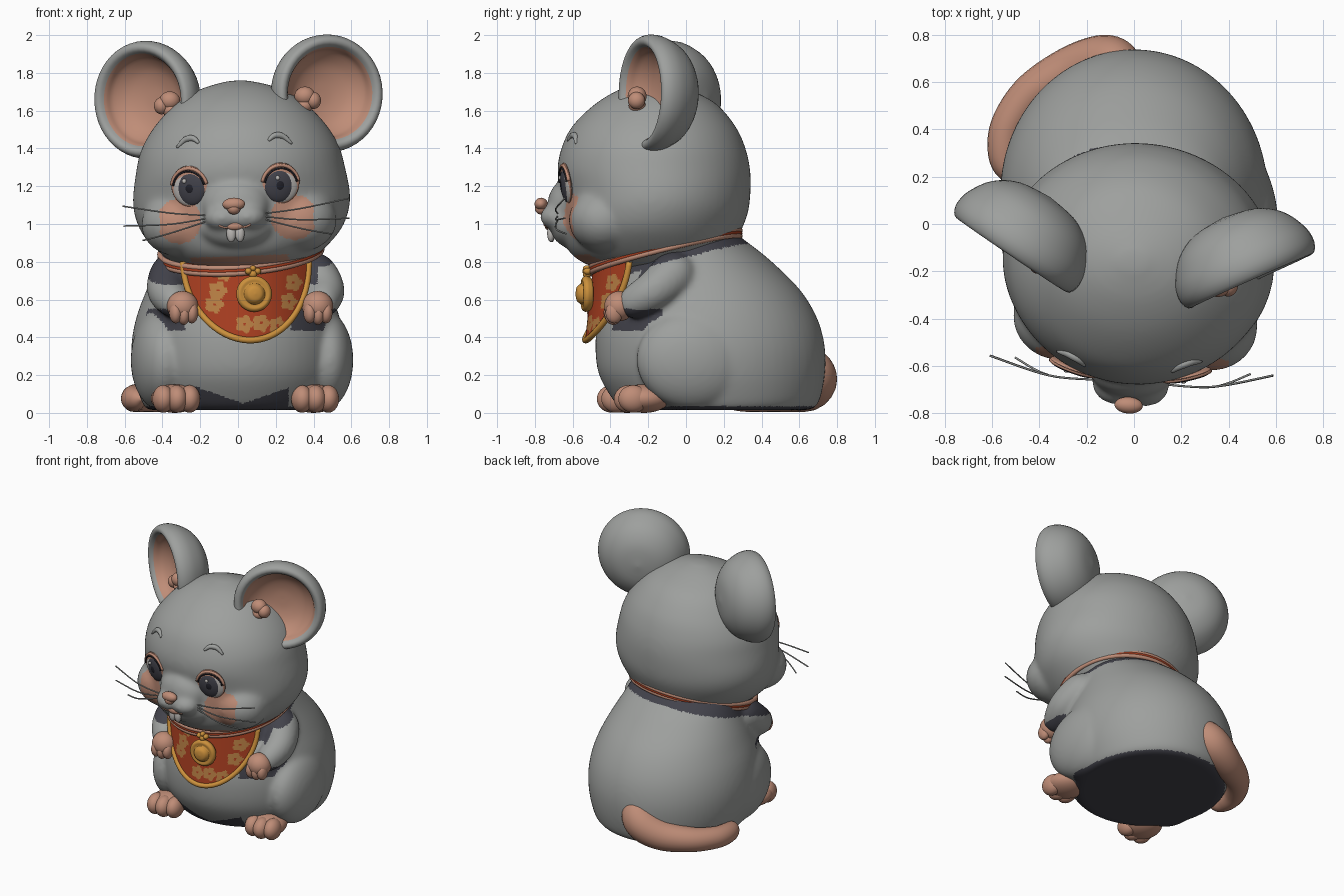
import bpy, bmesh
from math import sin, cos, pi, radians, atan2, hypot
from mathutils import Vector, Matrix
from mathutils.bvhtree import BVHTree

cube = bpy.data.objects.get("Cube")
if cube:
    bpy.data.objects.remove(cube)


def material(name, r, g, b):
    m = bpy.data.materials.new(name)
    m.use_nodes = True
    m.diffuse_color = (r, g, b, 1)
    m.node_tree.nodes["Principled BSDF"].inputs["Base Color"].default_value = (r, g, b, 1)
    return m


GREY = material("grey_fur", .34, .35, .34)
PINK = material("pink_skin", .52, .265, .185)
SLATE = material("dark_slate", .055, .055, .07)
BLACK = material("black", .015, .015, .022)
WHITE = material("off_white", .5, .48, .46)
RED = material("red_cloth", .41, .05, .015)
GOLD = material("gold", .6, .28, .045)
TAN = material("tan_pattern", .5, .22, .06)

# The head turns and tips a little; the chest turns the other way
PIVOT = Matrix.Translation((0, -.15, 1.2))
HEAD = (Matrix.Translation((.017, 0, 0)) @ PIVOT @ Matrix.Rotation(radians(-4), 4, 'Z')
        @ Matrix.Rotation(radians(-2), 4, 'Y') @ PIVOT.inverted())
CHEST = Matrix.Rotation(radians(7), 4, 'Z')
ARMS = Matrix.Translation((.015, 0, 0)) @ CHEST


def finish(name, bm, mats, M=None, rule=None, fuse=False):
    """Turn a bmesh into a smooth object, optionally blending its pieces together."""
    bmesh.ops.recalc_face_normals(bm, faces=bm.faces[:])
    ob = bpy.data.objects.new(name, bpy.data.meshes.new(name))
    bm.to_mesh(ob.data)
    bm.free()
    bpy.context.collection.objects.link(ob)
    if fuse:
        remesh = ob.modifiers.new("blend", 'REMESH')
        remesh.mode, remesh.voxel_size = 'VOXEL', .013
        smooth = ob.modifiers.new("soften", 'SMOOTH')
        smooth.factor, smooth.iterations = .5, 24
        dg = bpy.context.evaluated_depsgraph_get()
        me = bpy.data.meshes.new_from_object(ob.evaluated_get(dg))
        ob.modifiers.clear()
        ob.data = me
    ob.data.materials.clear()
    for m in mats:
        ob.data.materials.append(m)
    if rule:
        for p in ob.data.polygons:
            p.material_index = rule(p.center, p.normal)
    ob.data.shade_smooth()
    if M:
        ob.matrix_world = M
    return ob


def ball(bm, c, r, rot=None):
    M = Matrix.Translation(c) @ (rot or Matrix()) @ Matrix.Diagonal((*r, 1))
    bmesh.ops.create_uvsphere(bm, u_segments=28, v_segments=18, radius=1, matrix=M)


def balls(name, mat, items, M=None):
    bm = bmesh.new()
    for c, r in items:
        ball(bm, c, r)
    return finish(name, bm, [mat], M)


def spline(pts, n=8):
    """Smooth curve through points of any dimension."""
    p = [Vector(q) for q in pts]
    p = [p[0]] + p + [p[-1]]
    out = []
    for a, b, c, d in zip(p, p[1:], p[2:], p[3:]):
        for i in range(n):
            t = i / n
            out.append(.5 * (2 * b + (c - a) * t + (2 * a - 5 * b + 4 * c - d) * t * t
                             + (3 * b - a - 3 * c + d) * t ** 3))
    return out + [p[-1]]


def skin(bm, rings, wrap=True, loop=False):
    rows = [[bm.verts.new(v) for v in r] for r in rings]
    n = len(rows[0])
    for a, b in zip(rows, rows[1:] + rows[:1] if loop else rows[1:]):
        for i in range(n if wrap else n - 1):
            j = (i + 1) % n
            bm.faces.new((a[i], a[j], b[j], b[i]))
    if wrap and not loop:
        bm.faces.new(rows[0])
        bm.faces.new(rows[-1])


def circle(n):
    return [(cos(2 * pi * i / n), sin(2 * pi * i / n)) for i in range(n)]


def stack(bm, rows):
    """Oval rings from rows of height, half width, front y, back y."""
    skin(bm, [[(w * c, (f + b) / 2 + (b - f) / 2 * s, z) for c, s in circle(64)]
              for z, w, f, b in spline(rows)])


def lathe(bm, profile):
    skin(bm, [[(r * c, d, r * s) for c, s in circle(48)] for r, d in spline(profile, 4)])


def tube(bm, pts, radii, loop=False, seg=12):
    n, rings = len(pts), []
    for i, p in enumerate(pts):
        a, b = (pts[i - 1], pts[(i + 1) % n]) if loop else (pts[max(i - 1, 0)], pts[min(i + 1, n - 1)])
        q = (Vector(b) - Vector(a)).to_track_quat('Z', 'Y')
        r = radii[i] if isinstance(radii, list) else radii
        rings.append([Vector(p) + q @ Vector((r * c, r * s, 0)) for c, s in circle(seg)])
    skin(bm, rings, loop=loop)


def taper(bm, rows):
    """Tube from rows of x, y, z, radius."""
    s = spline(rows)
    tube(bm, [v[:3] for v in s], [v[3] for v in s], seg=20)


# Body with thighs and arms blended in
bm = bmesh.new()
for s in (1, -1):
    ball(bm, (s * .435 + .005, -.01, .28), (.155, .31, .265))
    taper(bm, [(s * .33, -.02, .78, .06), (s * .37, -.1, .74, .12), (s * .42, -.22, .65, .108),
               (s * .39, -.34, .58, .085), (s * .37, -.39, .56, .05)])
bmesh.ops.transform(bm, matrix=ARMS, verts=bm.verts[:])
stack(bm, [(.015, .48, -.33, .66), (.06, .51, -.38, .705), (.2, .555, -.46, .735), (.35, .565, -.48, .735),
           (.5, .54, -.465, .695), (.65, .485, -.42, .605), (.8, .42, -.37, .455), (.9, .38, -.35, .33),
           (.96, .34, -.3, .24), (1, .2, -.2, .1)])


def body_colour(c, n):
    base = c.z < .035 or (c.y < -.2 and abs(c.x - .02) < .25 and c.z < .05 + .35 * abs(c.x - .03))
    neck = c.z > .775 + .05 * c.x + .27 * (c.y + .105)
    armpit = .44 < c.z < .55 and -.43 < c.y < -.12 and .28 < abs(c.x) < .52 and n.z < .3
    shoulder = c.y < -.15 and c.z > .68 and .29 < abs(c.x - .04) < .38
    return int(base or neck or armpit or shoulder)


finish("body", bm, [GREY, SLATE], rule=body_colour, fuse=True)

# Head with cheeks and muzzle blended in, blush on the cheeks and under the chin
bm = bmesh.new()
stack(bm, [(.755, .2, -.42, .1), (.785, .33, -.525, .19), (.85, .425, -.615, .24), (.95, .52, -.65, .285),
           (1.05, .565, -.655, .325), (1.15, .575, -.655, .34), (1.28, .555, -.68, .34), (1.4, .525, -.66, .315),
           (1.52, .455, -.6, .26), (1.64, .34, -.475, .155), (1.72, .2, -.335, 0), (1.76, .05, -.2, -.12)])
ball(bm, (0, -.62, 1.1), (.18, .115, .14))
ball(bm, (0, -.6, .99), (.2, .12, .12))
for s in (1, -1):
    ball(bm, (s * .32, -.41, 1.01), (.2, .19, .17))
    ball(bm, (s * .065, -.68, 1.035), (.1, .09, .07))


def head_colour(c, n):
    cheek = c.y < -.2 and hypot(abs(c.x) - .305, c.z - 1.025) < .12 and abs(c.x) < .41
    chin = c.z < .83 and abs(c.x) < .26 and c.y < -.3
    return int(cheek or chin)


head = finish("head", bm, [GREY, PINK], HEAD, head_colour, fuse=True)
surface = BVHTree.FromPolygons([v.co for v in head.data.vertices], [p.vertices for p in head.data.polygons])


def on_face(x, z):
    hit, normal = surface.ray_cast(Vector((x, -2, z)), Vector((0, 1, 0)))[:2]
    return hit, normal


# Paired features of the head
for s, side in ((1, "left"), (-1, "right")):
    # Ear bowl with a pink hollow
    bm = bmesh.new()
    lathe(bm, [(.002, .265), (.14, .245), (.24, .185), (.298, .095), (.312, .025), (.295, -.022), (.265, -.027),
               (.24, .005), (.22, .05), (.16, .1), (.08, .125), (.002, .13)])
    ear = (HEAD @ Matrix.Translation((s * .497 - .009, -.162 - .02 * s, 1.675))
           @ Matrix.Rotation(radians(29 * s - 1), 4, 'Z'))
    finish(side + "_ear", bm, [GREY, PINK], ear, lambda c, n: int(n.y < 0 and hypot(c.x, c.z) < .246))
    y = -.215 - .02 * s
    balls(side + "_ear_tuft", PINK, [((s * .36, y, 1.665), (.055, .05, .05)),
                                     ((s * .405, y, 1.64), (.04, .045, .045)),
                                     ((s * .355, y, 1.615), (.045, .045, .04))], HEAD)

    # Eye layers, each a shallow lens on the face
    hit, normal = on_face(s * .24, 1.2)
    rot = (normal + Vector((0, -.35, 0))).normalized().to_track_quat('Z', 'Y').to_matrix().to_4x4()
    lens = Matrix.Translation(hit) @ rot
    for part, mat, x, z, w, h, depth in (
            ("eyelid", PINK, 0, .008, .104, .11, .016), ("eye_white", WHITE, .004 * s, -.005, .092, .092, .022),
            ("iris", SLATE, -.006 * s, -.005, .083, .09, .028), ("pupil", BLACK, -.006 * s, -.002, .042, .048, .031)):
        bm = bmesh.new()
        ball(bm, lens @ Vector((x, z, 0)), (w, h, depth), rot)
        finish(f"{side}_{part}", bm, [mat], HEAD)
    balls(side + "_eye_glint", WHITE, [(lens @ Vector((-.02, .04, .025)), (.012, .008, .012))], HEAD)
    for name, mat, w, h, d in (("upper_lid", PINK, .1, .104, .007), ("lash_line", BLACK, .088, .09, .016)):
        bm = bmesh.new()
        tube(bm, [lens @ Vector((w * cos(a), h * sin(a), d)) for a in
                  [radians(10 + 8 * i) for i in range(21)]], .009 if mat is PINK else .005)
        finish(f"{side}_{name}", bm, [mat], HEAD)

    # Eyebrow
    bm = bmesh.new()
    path = spline([(s * .185, 1.435), (s * .215, 1.46), (s * .26, 1.455), (s * .305, 1.415)], 5)
    tube(bm, [on_face(*p)[0] for p in path], [.006 + .011 * sin(pi * i / (len(path) - 1)) for i in range(len(path))])
    finish(side + "_eyebrow", bm, [GREY], HEAD)

    # Whiskers
    bm = bmesh.new()
    for z0, x1, z1 in ((1.05, .6, 1.115), (1.035, .6, 1.01), (1.02, .5, .93)):
        tube(bm, spline([(s * .15, -.67, z0), (s * .35, -.665, (z0 + z1) / 2 - .012), (s * x1, -.6, z1)]), .0045, seg=6)
    finish(side + "_whiskers", bm, [GREY], HEAD)

    # Smile line
    bm = bmesh.new()
    path = spline([(s * .005, 1.0), (s * .045, .982), (s * .085, .995)], 5)
    tube(bm, [on_face(*p)[0] for p in path], .006, seg=8)
    finish(side + "_smile", bm, [PINK], HEAD)

# Nose, lip and teeth
balls("nose", PINK, [((0, -.768, 1.105), (.06, .035, .034)), ((0, -.768, 1.082), (.035, .033, .032))], HEAD)
lip = on_face(0, .99)[0]
balls("lip", PINK, [(lip, (.045, .016, .022))], HEAD)
tooth_y = on_face(0, .945)[0].y - .006
balls("teeth", WHITE, [((s * .023, tooth_y, .95), (.025, .02, .046)) for s in (1, -1)], HEAD)

# Hands and feet
for s, side in ((1, "left"), (-1, "right")):
    balls(side + "_hand", PINK, [((s * .36, -.4, .565), (.083, .08, .08))] +
          [((s * (.315 + .043 * i), -.432, .53 - .008 * (i == 1)), (.034, .046, .056)) for i in range(3)], ARMS)
    balls(side + "_foot", PINK, [((s * .37, -.27, .076), (.128, .14, .076))] +
          [((s * (.37 + .07 * i), -.335 - .015 * (i == 0), .074), (.057, .08, .073)) for i in (-1, 0, 1)], CHEST)

# Tail curling round the right side
bm = bmesh.new()
taper(bm, [(-.05, .59, .32, .04), (-.06, .65, .26, .1), (-.12, .68, .18, .12), (-.26, .65, .115, .105),
           (-.43, .555, .09, .085), (-.53, .42, .08, .075), (-.55, .3, .075, .068), (-.53, .22, .075, .05),
           (-.51, .18, .075, .01)])
finish("tail", bm, [PINK])

# Collar: red band between two piped edges
for name, mat, dz, r in (("collar_band", RED, 0, .014), ("collar_top_edge", PINK, .015, .015),
                         ("collar_bottom_edge", PINK, -.015, .015)):
    bm = bmesh.new()
    tube(bm, [(.015 + .428 * c, -.11 + .395 * s, .853 + .03 * c + .098 * s + dz) for c, s in circle(72)], r, loop=True)
    finish(name, bm, [mat])


# Bib with a blossom pattern
def bib_point(u, a):
    x = .335 * cos(a) * u
    return (x, -.49 - .045 * sin(a) + 1.3 * x * x, .8 - .415 * sin(a))


BLOSSOMS = [(-.165, .65), (-.185, .575), (-.03, .47), (.06, .475), (.215, .59), (.245, .69), (-.13, .745), (.15, .46)]


def bib_colour(c, n):
    for x, z in BLOSSOMS:
        dx, dz = c.x - x, c.z - z
        if .008 < hypot(dx, dz) < .044 + .006 * cos(5 * atan2(dz, dx)):
            return 1
    return 0


bm = bmesh.new()
skin(bm, [[bib_point(i / 40 - 1, radians(88 * j / 60)) for i in range(81)] for j in range(61)], wrap=False)
bib = finish("bib", bm, [RED, TAN], CHEST, bib_colour)
bib.modifiers.new("cloth", 'SOLIDIFY').thickness = .012
bm = bmesh.new()
tube(bm, [bib_point(1, radians(3 * i)) for i in range(61)], .017)
finish("bib_trim", bm, [GOLD], CHEST)

# Medallion with its knot
bm = bmesh.new()
lathe(bm, [(.002, .02), (.075, .02), (.092, 0), (.094, -.018), (.08, -.032), (.058, -.03), (.052, -.042),
           (.035, -.06), (.002, -.066)])
finish("medallion", bm, [GOLD], CHEST @ Matrix.Translation((.02, -.525, .63)))
balls("medallion_knot", GOLD, [((.015 + x, -.53, z), (r, .022, r)) for x, z, r in
                               ((0, .735, .022), (-.025, .75, .018), (.025, .75, .018), (0, .765, .016))], CHEST)
